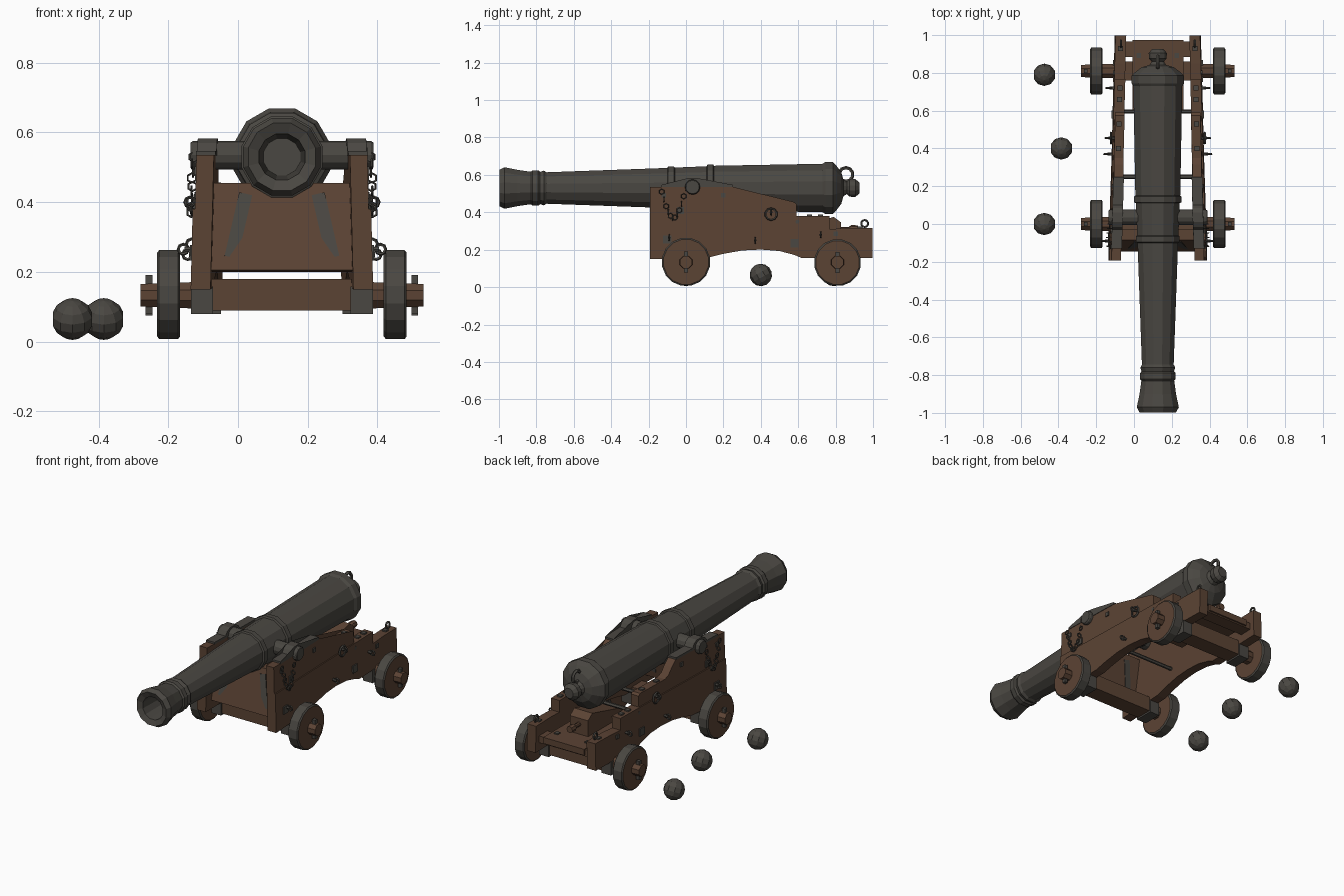
import bpy, bmesh, math
from mathutils import Matrix, Vector

if "Cube" in bpy.data.objects:
    bpy.data.objects.remove(bpy.data.objects["Cube"])

C = 0.126          # x of the gun's centre line
AXLES = (0.0, 0.81)


def material(name, rgb):
    m = bpy.data.materials.new(name)
    m.diffuse_color = (*rgb, 1)
    m.use_nodes = True
    m.node_tree.nodes["Principled BSDF"].inputs["Base Color"].default_value = m.diffuse_color
    return m


IRON = material("dark_iron", (0.068, 0.063, 0.054))
WOOD = material("brown_wood", (0.105, 0.056, 0.034))


def finish(name, bm, mat):
    bmesh.ops.recalc_face_normals(bm, faces=bm.faces)
    me = bpy.data.meshes.new(name)
    bm.to_mesh(me)
    bm.free()
    ob = bpy.data.objects.new(name, me)
    bpy.context.collection.objects.link(ob)
    me.materials.append(mat)
    return ob


def box(name, x, y, z, mat, rot=None):
    """Box from (min, max) pairs, optionally rotated about its centre."""
    bm = bmesh.new()
    size = [b - a for a, b in (x, y, z)]
    mid = [(a + b) / 2 for a, b in (x, y, z)]
    mtx = Matrix.Translation(mid) @ (rot or Matrix()) @ Matrix.Diagonal((*size, 1))
    bmesh.ops.create_cube(bm, size=1, matrix=mtx)
    return finish(name, bm, mat)


def lathe(name, profile, origin, axis, sides, mat, turn=0.0):
    """Rings of (distance along axis, radius) swept round the x or y axis."""
    bm = bmesh.new()
    rings = []
    for d, r in profile:
        ring = []
        for i in range(sides):
            a = 2 * math.pi * (i + turn) / sides
            u, w = r * math.cos(a), r * math.sin(a)
            p = (d, u, w) if axis == "x" else (u, d, w)
            ring.append(bm.verts.new(Vector(origin) + Vector(p)))
        rings.append(ring)
    for a, b in zip(rings, rings[1:]):
        for i in range(sides):
            j = (i + 1) % sides
            bm.faces.new((a[i], a[j], b[j], b[i]))
    bm.faces.new(rings[0])
    bm.faces.new(rings[-1])
    return finish(name, bm, mat)


def slab(name, outline, inner, outer, mat):
    """Extrude a (y, z) outline along x; inner/outer give x from (y, z)."""
    bm = bmesh.new()
    a = [bm.verts.new((inner(y, z), y, z)) for y, z in outline]
    b = [bm.verts.new((outer(y, z), y, z)) for y, z in outline]
    n = len(a)
    for i in range(n):
        j = (i + 1) % n
        bm.faces.new((a[i], a[j], b[j], b[i]))
    bmesh.ops.triangulate(bm, faces=[bm.faces.new(a), bm.faces.new(b)])
    return finish(name, bm, mat)


def ring(name, loc, major, minor, rot=(0, 0, 0), seg=10):
    bpy.ops.mesh.primitive_torus_add(location=loc, rotation=rot, major_radius=major,
                                     minor_radius=minor, major_segments=seg, minor_segments=5)
    ob = bpy.context.object
    ob.name = name
    ob.data.materials.append(IRON)
    return ob


# Barrel with hollow muzzle, bands and breech knob
lathe("barrel", [(-0.72, 0.055), (-0.985, 0.068), (-0.998, 0.1), (-0.97, 0.115), (-0.9, 0.1),
                 (-0.83, 0.09), (-0.82, 0.098), (-0.79, 0.098), (-0.78, 0.089), (-0.76, 0.096),
                 (-0.745, 0.087), (-0.1, 0.111), (-0.095, 0.12), (-0.065, 0.12), (-0.06, 0.113),
                 (0.11, 0.12), (0.115, 0.131), (0.145, 0.131), (0.15, 0.123), (0.73, 0.134),
                 (0.745, 0.144), (0.785, 0.144), (0.805, 0.122), (0.83, 0.088), (0.842, 0.045),
                 (0.86, 0.034), (0.875, 0.048), (0.905, 0.05), (0.927, 0.03)],
      (C, 0, 0.53), "y", 12, IRON, 0.5)
ring("breech_loop", (C, 0.855, 0.602), 0.036, 0.01, (0, math.pi / 2, 0))
lathe("trunnions", [(-0.262, 0.036), (-0.255, 0.041), (0.255, 0.041), (0.262, 0.036)],
      (C, 0.035, 0.535), "x", 12, IRON)

# Outlines of the stacked side planks, as (y, z)
LOWER = [(-0.193, 0.15), (0.12, 0.158), (0.2, 0.178), (0.3, 0.196), (0.4, 0.201), (0.5, 0.193),
         (0.58, 0.172), (0.62, 0.155), (0.997, 0.155), (0.997, 0.315), (0.85, 0.315),
         (0.767, 0.31), (0.767, 0.38), (-0.193, 0.38)]
UPPER = [(-0.193, 0.38), (0.59, 0.38), (0.59, 0.445), (0.575, 0.456), (0.35, 0.456),
         (0.315, 0.47), (0.285, 0.505), (0.25, 0.536), (-0.193, 0.536)]
CAP = [(-0.13, 0.534), (0.25, 0.534), (0.25, 0.547), (0.1, 0.547), (0.085, 0.57), (0.06, 0.583),
       (0.01, 0.583), (-0.015, 0.57), (-0.03, 0.547), (-0.13, 0.547)]


def offset(y, z):
    """Distance of the cheek's inner face from the centre line."""
    return 0.205 - 0.034 * (y + 0.2) / 1.2 - 0.025 * (z - 0.15)


for s, side in ((-1, "left"), (1, "right")):
    def at(extra, s=s):
        return lambda y, z: C + s * (offset(y, z) + extra)

    slab(side + "_cheek_lower", LOWER, at(0), at(0.057), WOOD)
    slab(side + "_cheek_upper", UPPER, at(0), at(0.05), WOOD)
    slab(side + "_trunnion_cap", CAP, at(-0.003), at(0.053), IRON)

    # Iron plates and bolt heads on the cheek
    for y, z, h in ((-0.03, 0.41, 0.019), (-0.1, 0.255, 0.022), (0.58, 0.235, 0.022),
                    (-0.12, 0.49, 0.012), (0.2, 0.49, 0.012), (0.8, 0.285, 0.012)):
        t = 0.057 if z < 0.38 else 0.05
        slab(side + "_bolt_plate", [(y - h, z - h), (y + h, z - h), (y + h, z + h), (y - h, z + h)],
             at(t - 0.005), at(t + 0.007), IRON)
    for y, z in ((0.72, 0.38), (0.66, 0.38), (0.4, 0.456), (0.53, 0.456), (0.93, 0.315)):
        x = at(0.028)(y, z)
        box(side + "_top_bolt", (x - 0.013, x + 0.013), (y - 0.013, y + 0.013),
            (z - 0.005, z + 0.008), IRON)

    # Eyebolts and rings along the cheek
    for y, z in ((-0.09, 0.265), (0.37, 0.25), (0.72, 0.28), (0.455, 0.40)):
        x = at(0.05)(y, z)
        lathe(side + "_eyebolt", [(-0.02, 0.008), (0.03, 0.008)] if s > 0 else
              [(-0.03, 0.008), (0.02, 0.008)], (x, y, z), "x", 6, IRON)
        ring(side + "_eye", (x + s * 0.034, y, z), 0.014, 0.005, (math.pi / 2, 0, 0), 8)
    ring(side + "_tackle_ring", (at(0.068)(0.455, 0.39), 0.455, 0.39), 0.03, 0.006,
         (0, math.pi / 2, 0))
    ring(side + "_rear_ring", (at(0.028)(0.955, 0.34), 0.955, 0.34), 0.018, 0.006,
         (0, math.pi / 2, 0))

    # Hanging chain that holds the trunnion cap key
    for i in range(12):
        t = i / 11
        y = -0.13 + 0.13 * t
        z = 0.51 - 0.15 * math.sin(math.pi * t) + 0.02 * t
        ring(side + "_chain_link", (at(0.064)(y, z), y, z), 0.013, 0.0035,
             (math.pi / 2 if i % 2 else 0, math.pi / 2, 0), 6)

    # Straps on the sloping front board, front and back
    lean = Matrix.Rotation(math.radians(-13) * s, 4, "Y") @ Matrix.Rotation(math.radians(-12), 4, "X")
    for y in (-0.112, -0.058):
        x = C + s * 0.125
        box(side + "_front_strap", (x - 0.019, x + 0.019), (y - 0.004, y + 0.004),
            (0.237, 0.428), IRON, lean)

    # Wheels, linchpins and axle straps
    for ya, end in zip(AXLES, ("front", "rear")):
        r = 0.13 if end == "front" else 0.126
        zc = r + 0.005
        x = C + s * 0.325
        w = lathe(f"{side}_{end}_wheel", [(-0.033, r - 0.008), (-0.027, r), (0.027, r), (0.033, r - 0.008)],
                  (x, ya, zc), "x", 16, WOOD, 0.5)
        w.data.materials.append(IRON)
        for f in w.data.polygons:
            f.material_index = 0 if abs(f.normal.x) > 0.9 else 1
        x = C + s * 0.381
        box(f"{side}_{end}_linchpin", (x - 0.01, x + 0.01), (ya - 0.011, ya + 0.011),
            (zc - 0.056, zc + 0.056), IRON)
        x = C + s * (offset(ya, 0.15) + 0.03)
        box(f"{side}_{end}_axle_strap", (x - 0.032, x + 0.032), (ya - 0.058, ya + 0.058),
            (0.08, 0.158), IRON)

# Axles: square bed between the cheeks, rounded arms through the wheels
for ya, end in zip(AXLES, ("front", "rear")):
    box(end + "_axle_bed", (C - 0.208, C + 0.208), (ya - 0.05, ya + 0.05), (0.09, 0.18), WOOD)
    lathe(end + "_axle_arms", [(-0.406, 0.035), (-0.2, 0.043), (0.2, 0.043), (0.406, 0.035)],
          (C, ya, 0.133), "x", 8, WOOD, 0.5)

# Sloping board closing the front between the cheeks
slab("front_board", [(-0.145, 0.205), (-0.085, 0.2), (-0.03, 0.455), (-0.085, 0.455)],
     lambda y, z: C - offset(y, z) - 0.005, lambda y, z: C + offset(y, z) + 0.005, WOOD)

# Rear bed, cross beam and elevating wedge with handle
box("rear_bed", (C - 0.135, C + 0.135), (0.6, 0.975), (0.213, 0.25), WOOD)
box("rear_cross_beam", (C - 0.175, C + 0.175), (0.885, 0.965), (0.205, 0.245), WOOD)
slab("elevating_wedge", [(0.5, 0.25), (0.83, 0.25), (0.83, 0.345), (0.79, 0.375), (0.5, 0.3)],
     lambda y, z: C - 0.06, lambda y, z: C + 0.06, WOOD)
lathe("wedge_handle", [(0.82, 0.012), (0.87, 0.012), (0.885, 0.022), (0.92, 0.02)],
      (C, 0, 0.31), "y", 8, WOOD)
for dx in (-0.1, 0.1):
    box("bed_bolt", (C + dx - 0.012, C + dx + 0.012), (0.88, 0.905), (0.245, 0.257), IRON)

# Iron tie rods across the carriage
for y, z in ((0.595, 0.35), (0.25, 0.27)):
    lathe("tie_rod", [(-0.235, 0.011), (0.235, 0.011)], (C, y, z), "x", 6, IRON)

# Cannonballs on the ground
for x, y in ((-0.475, 0.0), (-0.385, 0.4), (-0.475, 0.79)):
    bm = bmesh.new()
    bmesh.ops.create_uvsphere(bm, u_segments=10, v_segments=7, radius=0.06,
                              matrix=Matrix.Translation((x, y, 0.065)) @ Matrix.Rotation(0.5, 4, "X"))
    finish("cannonball", bm, IRON)
